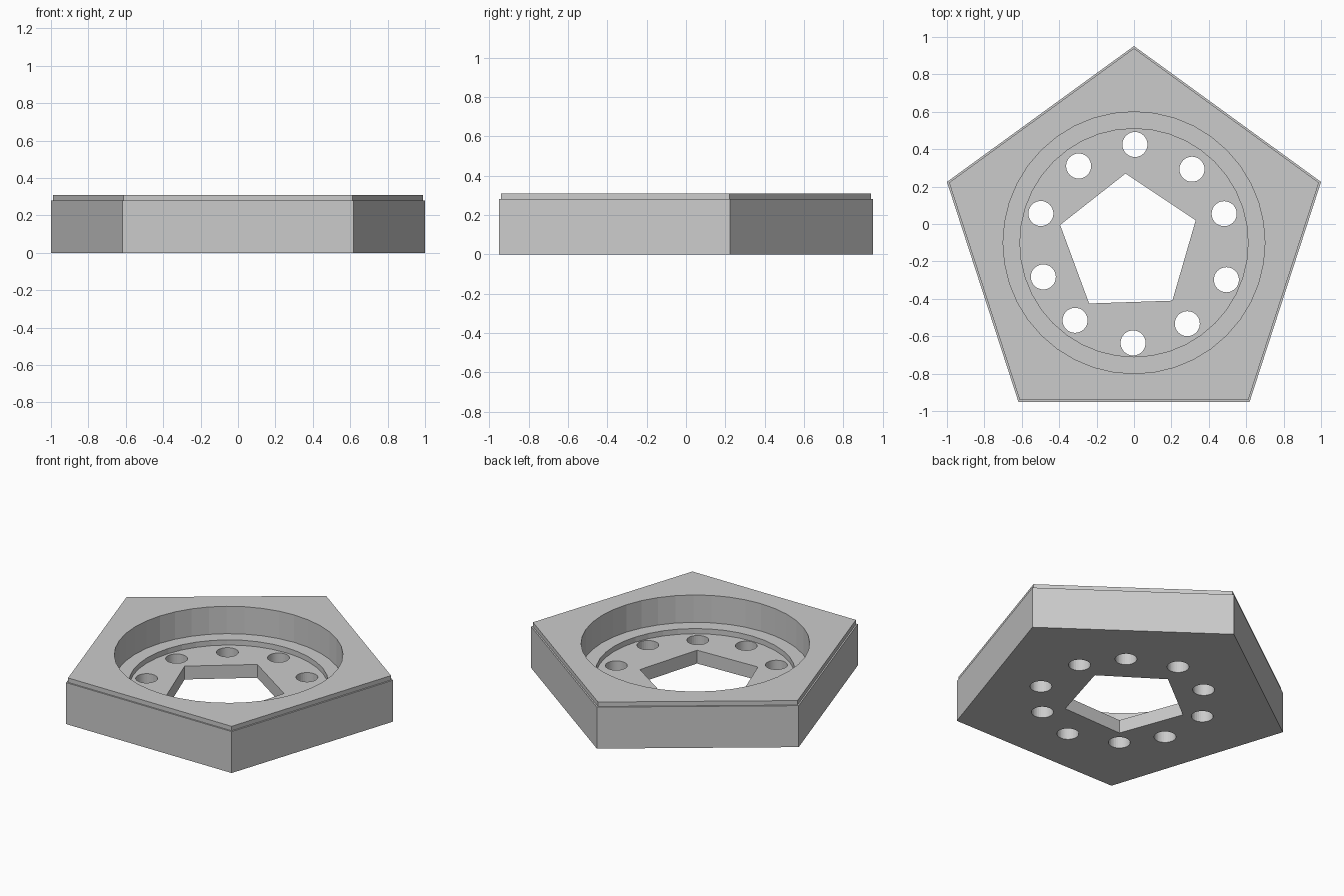
import bpy, bmesh, math

if "Cube" in bpy.data.objects:
    bpy.data.objects.remove(bpy.data.objects["Cube"])

CY = -0.1  # centre of the pentagon in y


def ngon(n, r, cx=0.0, cy=CY):
    """Regular outline, first point towards +y."""
    return [(cx + r * math.cos(math.pi / 2 + 2 * math.pi * i / n),
             cy + r * math.sin(math.pi / 2 + 2 * math.pi * i / n)) for i in range(n)]


def stack(name, layers):
    """Closed solid from a stack of (outline, z) rings, bottom to top."""
    bm = bmesh.new()
    rings = [[bm.verts.new((x, y, z)) for x, y in outline] for outline, z in layers]
    n = len(rings[0])
    bm.faces.new(rings[0][::-1])
    bm.faces.new(rings[-1])
    for a, b in zip(rings, rings[1:]):
        for i in range(n):
            j = (i + 1) % n
            bm.faces.new((a[i], a[j], b[j], b[i]))
    bmesh.ops.recalc_face_normals(bm, faces=bm.faces)
    mesh = bpy.data.meshes.new(name)
    bm.to_mesh(mesh)
    bm.free()
    obj = bpy.data.objects.new(name, mesh)
    bpy.context.collection.objects.link(obj)
    return obj


grey = bpy.data.materials.new("plain grey")
grey.diffuse_color = (0.6, 0.6, 0.6, 1.0)
grey.use_nodes = True
grey.node_tree.nodes["Principled BSDF"].inputs["Base Color"].default_value = grey.diffuse_color

# Pentagonal body with a slightly inset top lip
R = 1.0515
body = stack("pentagon_base", [(ngon(5, R), 0.0), (ngon(5, R), 0.28),
                               (ngon(5, R - 0.012), 0.28), (ngon(5, R - 0.012), 0.31)])
body.data.materials.append(grey)

# Stepped round recess
cutters = [
    stack("recess_cutter", [(ngon(40, 0.70), 0.125), (ngon(40, 0.70), 0.5)]),
    stack("floor_cutter", [(ngon(40, 0.61), 0.09), (ngon(40, 0.61), 0.4)]),
]

# Slightly uneven five-sided opening in the floor
opening = [(-0.045, 0.27), (-0.395, -0.005), (-0.24, -0.425), (0.205, -0.41), (0.33, 0.02)]
cutters.append(stack("opening_cutter", [(opening, -0.2), (opening, 0.3)]))

# Ring of ten round holes
holes = [(0.005, 0.425), (0.31, 0.293), (0.482, 0.055), (0.494, -0.298), (0.285, -0.533),
         (-0.005, -0.636), (-0.315, -0.515), (-0.485, -0.283), (-0.498, 0.056), (-0.296, 0.31)]
for x, y in holes:
    ring = ngon(32, 0.067, x, y)
    cutters.append(stack("hole_cutter", [(ring, -0.15), (ring, 0.25)]))

# Cut everything out of the body
bpy.context.view_layer.objects.active = body
for cutter in cutters:
    cutter.data.materials.append(grey)
    mod = body.modifiers.new("cut", 'BOOLEAN')
    mod.operation = 'DIFFERENCE'
    mod.solver = 'EXACT'
    mod.object = cutter
    bpy.ops.object.modifier_apply(modifier=mod.name)
    bpy.data.objects.remove(cutter)
